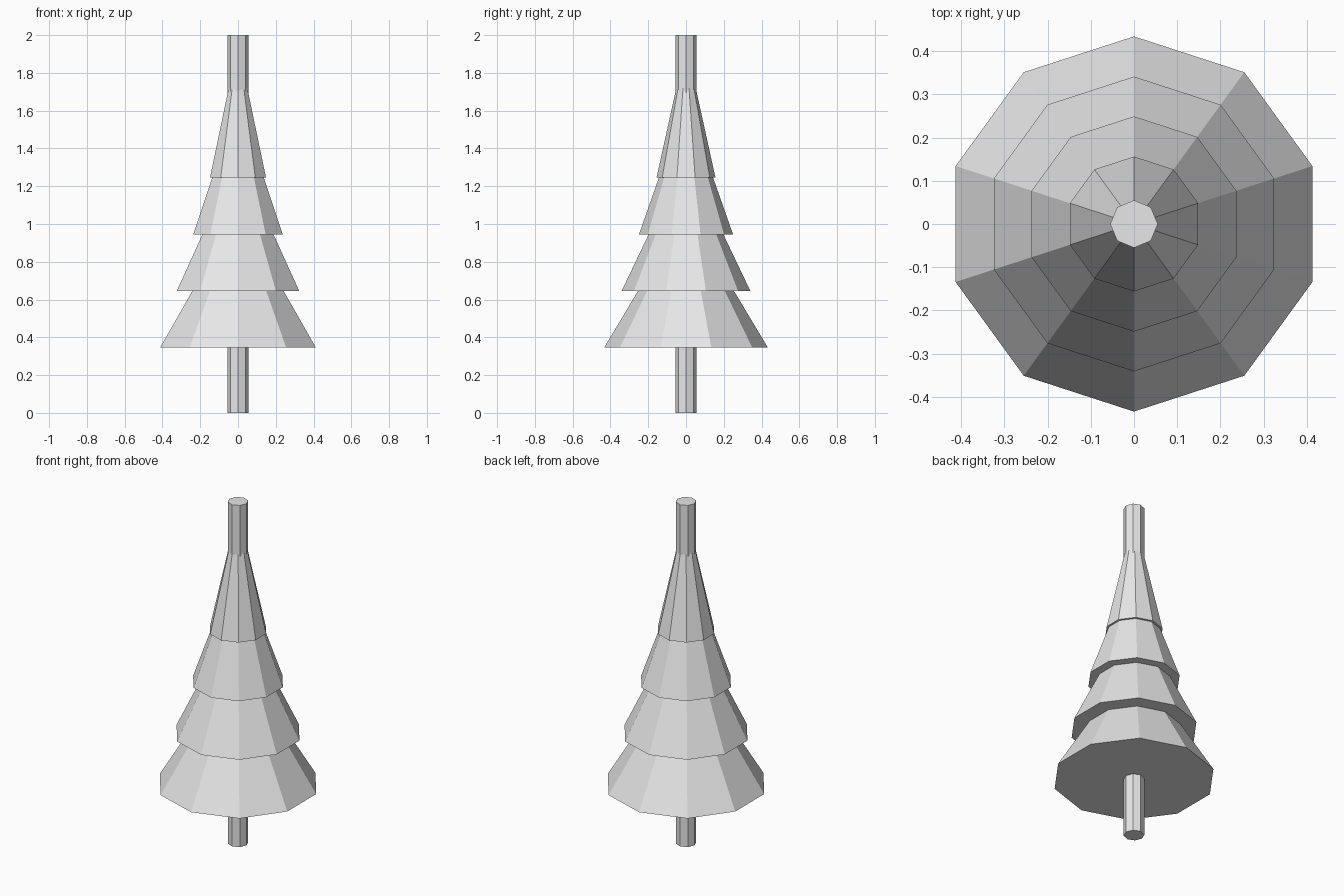
import bpy
import math

cube = bpy.data.objects.get("Cube")
if cube:
    bpy.data.objects.remove(cube, do_unlink=True)

# Single plain colour
grey = bpy.data.materials.new("light_grey")
grey.use_nodes = True
colour = (0.8, 0.8, 0.8, 1.0)
grey.diffuse_color = colour
grey.node_tree.nodes["Principled BSDF"].inputs["Base Color"].default_value = colour


def add_cone(name, sides, radius, top_radius, bottom, height):
    """Flat-shaded cone or cylinder standing on z = bottom, one corner towards +y."""
    bpy.ops.mesh.primitive_cone_add(
        vertices=sides, radius1=radius, radius2=top_radius, depth=height,
        location=(0, 0, bottom + height / 2))
    obj = bpy.context.object
    obj.name = name
    obj.data.name = name
    obj.data.materials.append(grey)
    return obj


# Trunk runs right through the tree
add_cone("trunk", 8, 0.055, 0.055, 0.0, 2.0)

# Four foliage tiers, each narrower and one step higher
tiers = [("bottom", 0.434, 0.725), ("lower", 0.341, 0.715),
         ("upper", 0.249, 0.71), ("top", 0.156, 0.71)]
for i, (label, radius, height) in enumerate(tiers):
    add_cone(label + "_foliage", 10, radius, 0.0, 0.345 + 0.3 * i, height)
